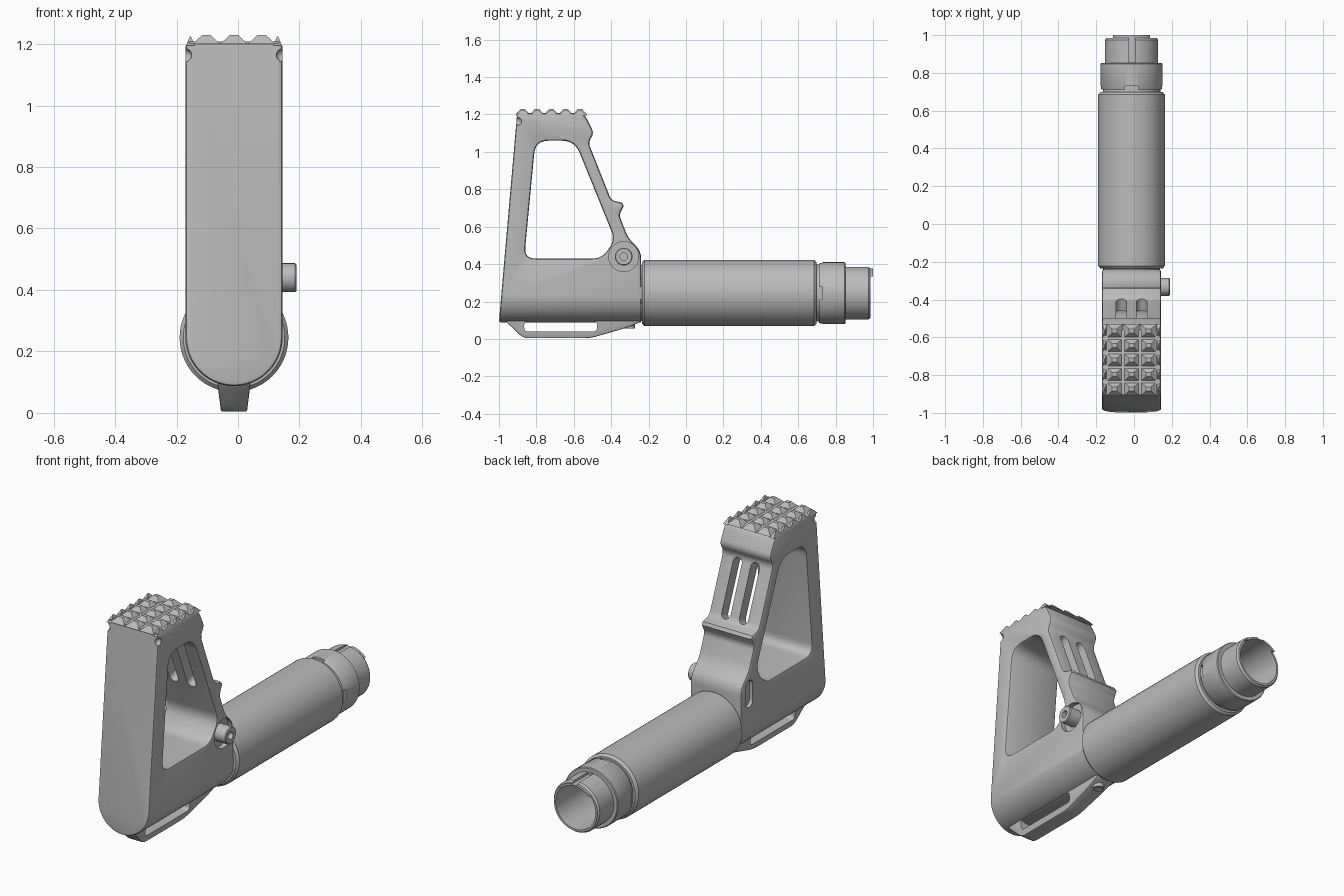
import bpy, bmesh
from math import radians, pi, cos, sin
from mathutils import Matrix, Vector

if "Cube" in bpy.data.objects:
    bpy.data.objects.remove(bpy.data.objects["Cube"], do_unlink=True)

CX, AXIS_Z, HALF = -0.013, 0.245, 0.157
grey = bpy.data.materials.new("neutral grey")
grey.use_nodes = True
grey.diffuse_color = (0.5, 0.5, 0.5, 1)
grey.node_tree.nodes["Principled BSDF"].inputs["Base Color"].default_value = (0.5, 0.5, 0.5, 1)

# Local X, Y, Z become world y, z, x
SIDE = Matrix(((0, 0, 1, CX), (1, 0, 0, 0), (0, 1, 0, 0), (0, 0, 0, 1)))
# Local X, Y, Z become world x, z, y, leaning back with height
LEAN = Matrix(((1, 0, 0, CX), (0, 0.087, 1, 0), (0, 1, 0, 0), (0, 0, 0, 1)))


def from_bmesh(name, bm):
    bmesh.ops.recalc_face_normals(bm, faces=bm.faces[:])
    me = bpy.data.meshes.new(name)
    bm.to_mesh(me)
    bm.free()
    me.materials.append(grey)
    ob = bpy.data.objects.new(name, me)
    bpy.context.collection.objects.link(ob)
    return ob


def rounded(points, steps=6):
    """Round each (u, v, cut) corner with a short curve."""
    out = []
    for i, (u, v, cut) in enumerate(points):
        p = Vector((u, v))
        if cut == 0:
            out.append(p)
            continue
        a = Vector(points[i - 1][:2]) - p
        b = Vector(points[(i + 1) % len(points)][:2]) - p
        cut = min(cut, 0.45 * a.length, 0.45 * b.length)
        a, b = p + a.normalized() * cut, p + b.normalized() * cut
        for s in range(steps + 1):
            t = s / steps
            out.append(a * (1 - t) ** 2 + p * 2 * t * (1 - t) + b * t * t)
    return out


def inset(pts, d):
    """Move a counter-clockwise outline inward by d."""
    out = []
    for i, p in enumerate(pts):
        a = (p - pts[i - 1]).normalized()
        b = (pts[(i + 1) % len(pts)] - p).normalized()
        n, m = Vector((-a.y, a.x)), Vector((-b.y, b.x))
        out.append(p + (n + m) * d / (1 + n.dot(m)))
    return out


def prism(name, pts, layers, matrix=SIDE):
    """Stack copies of an outline at (height, inset) layers and cap the ends."""
    if sum(p.x * q.y - p.y * q.x for p, q in zip(pts, pts[1:] + pts[:1])) < 0:
        pts = pts[::-1]
    bm = bmesh.new()
    rings = [[bm.verts.new((p.x, p.y, h)) for p in inset(pts, d)] for h, d in layers]
    for lo, hi in zip(rings, rings[1:]):
        for i in range(len(pts)):
            bm.faces.new((lo[i - 1], lo[i], hi[i], hi[i - 1]))
    bm.faces.new(rings[0][::-1])
    bm.faces.new(rings[-1])
    bm.transform(matrix)
    return from_bmesh(name, bm)


def soft(half, b):
    """Layers for a plate whose rims are rounded by b; negative b flares a cutter."""
    k = abs(b)
    rim = [(half, b), (half - 0.3 * k, 0.3 * b), (half - k, 0)]
    return [(-h, d) for h, d in rim] + rim[::-1]


def lathe(name, profile, matrix, steps=48):
    """Revolve (height, radius) points about local Z."""
    bm = bmesh.new()
    vs = [bm.verts.new((r, 0, h)) for h, r in profile]
    es = [bm.edges.new(pair) for pair in zip(vs, vs[1:])]
    bmesh.ops.spin(bm, geom=vs + es, cent=(0, 0, 0), axis=(0, 0, 1), angle=2 * pi, steps=steps)
    bmesh.ops.remove_doubles(bm, verts=bm.verts[:], dist=1e-5)
    bm.transform(matrix)
    return from_bmesh(name, bm)


def box(name, centre, size):
    bm = bmesh.new()
    bmesh.ops.create_cube(bm, size=1, matrix=Matrix.Translation(centre) @ Matrix.Diagonal((*size, 1)))
    return from_bmesh(name, bm)


def boolean(ob, tools, operation='DIFFERENCE'):
    for tool in tools:
        m = ob.modifiers.new("cut", 'BOOLEAN')
        m.object, m.operation, m.solver = tool, operation, 'EXACT'
        bpy.context.view_layer.update()
        dg = bpy.context.evaluated_depsgraph_get()
        ob.data = bpy.data.meshes.new_from_object(ob.evaluated_get(dg))
        ob.modifiers.clear()
        bpy.data.objects.remove(tool)


def pill(w, h):
    arc = [Vector((w * cos(pi * i / 10), h - w + w * sin(pi * i / 10))) for i in range(11)]
    return arc + [-p for p in arc]


# Stock: side outline with rounded rims, trimmed by a round-bottomed envelope
outer = [(-1.1, 0.03, 0), (-1.1, 1.208, 0), (-0.545, 1.208, 0.04), (-0.492, 1.1, 0.026),
         (-0.522, 1.05, 0.026), (-0.4, 0.742, 0.025), (-0.342, 0.728, 0), (-0.333, 0.711, 0),
         (-0.357, 0.662, 0.02), (-0.31, 0.54, 0.04), (-0.24, 0.47, 0.04), (-0.24, 0.03, 0)]
stock = prism("stock", rounded(outer), soft(HALF, 0.015))
R = HALF + 0.001
section = [Vector((-R * cos(pi * i / 32), AXIS_Z - R * sin(pi * i / 32))) for i in range(33)]
section += [Vector((R, 1.3)), Vector((-R, 1.3))]
envelope = prism("envelope", section, [(-1.008, 0.014), (-1.004, 0.004), (-0.994, 0), (-0.15, 0)], LEAN)
boolean(stock, [envelope], 'INTERSECT')

# Window with softened rims
window = [(-0.865, 0.43, 0.06), (-0.45, 0.43, 0.05), (-0.38, 0.53, 0.05),
          (-0.595, 1.06, 0.07), (-0.805, 1.06, 0.07)]
cuts = [prism("window", rounded(window), soft(HALF + 0.002, -0.014))]

# Strut slots, corner notches, pin seat and pin pocket
BOLT = Matrix.Translation((0, -0.333, 0.44)) @ Matrix.Rotation(pi / 2, 4, 'Y')
for side in (-1, 1):
    place = Matrix.Translation((CX + side * 0.054, -0.478, 0.885)) @ Matrix.Rotation(radians(112), 4, 'X')
    cuts.append(prism("slot", pill(0.027, 0.16), [(-0.085, 0), (0.085, 0)], place))
    bm = bmesh.new()
    bmesh.ops.create_uvsphere(bm, u_segments=16, v_segments=10, radius=0.021,
                              matrix=Matrix.Translation((CX + side * HALF, -0.9, 1.163)))
    cuts.append(from_bmesh("notch", bm))
cuts.append(lathe("pin_seat", [(0.118, 0), (0.118, 0.08), (0.3, 0.08), (0.3, 0)], BOLT))
cuts.append(prism("pin_pocket", pill(0.032, 0.075), [(-0.02, 0), (0.02, 0)],
                  Matrix.Translation((-HALF, -0.31, 0.42)) @ SIDE))
boolean(stock, cuts)

# Cross pin with a socket in its head
lathe("cross_pin", [(-0.13, 0), (-0.13, 0.03), (0.08, 0.03), (0.08, 0.047), (0.186, 0.047), (0.19, 0.043),
                    (0.19, 0.02), (0.16, 0.02), (0.16, 0)], BOLT, 32)

# Grip studs: rows of blunt pyramids, with half-width ones along both sides
bm = bmesh.new()
for x, width, tip, z in ((-0.09, 0.09, 0.2, 1.215), (0, 0.09, 0.2, 1.215), (0.09, 0.09, 0.2, 1.215),
                         (-0.142, 0.028, 0.1, 1.21), (0.142, 0.028, 0.1, 1.21)):
    for row in range(5):
        place = Matrix.Translation((CX + x, -0.873 + row * 0.0765, z))
        bmesh.ops.create_cone(bm, cap_ends=True, segments=4, radius1=0.7071, radius2=tip, depth=0.03,
                              matrix=place @ Matrix.Diagonal((width, 0.0765, 1, 1)) @ Matrix.Rotation(pi / 4, 4, 'Z'))
from_bmesh("grip_studs", bm)

# Sling loop under the stock, tapering downward
loop = [(-0.985, 0.13, 0), (-0.96, 0.09, 0.02), (-0.87, 0.004, 0.03), (-0.51, 0.004, 0.04),
        (-0.31, 0.062, 0.03), (-0.245, 0.09, 0.015), (-0.245, 0.13, 0)]
opening = [(-0.865, 0.04, 0.022), (-0.475, 0.04, 0.022), (-0.475, 0.095, 0.022), (-0.865, 0.095, 0.022)]
sling = prism("sling_loop", rounded(loop), soft(0.052, 0.006))
boolean(sling, [prism("opening", rounded(opening), [(-0.1, 0), (0.1, 0)])])
for v in sling.data.vertices:
    v.co.x = CX + (v.co.x - CX) * (0.8 + 2.5 * v.co.z)

# Set screw under the stock
lathe("set_screw", [(0.12, 0), (0.12, 0.032), (0.055, 0.032), (0.055, 0.02), (0.075, 0.02), (0.075, 0)],
      Matrix.Translation((CX, -0.305, 0)), 24)

# Tube, collar and muzzle: one turned body with a bore
TUBE = Matrix.Translation((CX, 0, AXIS_Z)) @ Matrix.Rotation(-pi / 2, 4, 'X')
tube = lathe("barrel_tube", [
    (-0.3, 0), (-0.3, 0.15), (-0.235, 0.15), (-0.235, 0.165), (-0.222, 0.177), (0.685, 0.177), (0.698, 0.165),
    (0.698, 0.152), (0.712, 0.152), (0.712, 0.162), (0.717, 0.165), (0.848, 0.165), (0.852, 0.161), (0.852, 0.141),
    (0.975, 0.141), (0.985, 0.133), (1.0, 0.133), (1.0, 0.122), (0.2, 0.122), (0.2, 0)], TUBE, 56)
keys = [box("keyway", (CX, 0.93, AXIS_Z + 0.147), (0.034, 0.15, 0.04)),
        box("rim_step", (CX, 1.0, AXIS_Z - 0.06), (0.4, 0.028, 0.3))]
for sx, sz in ((1, 0), (-1, 0), (0, 1), (0, -1)):
    size = (0.03, 0.026, 0.068) if sx else (0.068, 0.026, 0.03)
    keys.append(box("collar_notch", (CX + sx * 0.167, 0.718, AXIS_Z + sz * 0.167), size))
boolean(tube, keys)

# Shading
for ob in bpy.context.scene.objects:
    if ob.type == 'MESH' and grey.name in ob.data.materials:
        bpy.ops.object.select_all(action='DESELECT')
        ob.select_set(True)
        bpy.context.view_layer.objects.active = ob
        bpy.ops.object.shade_smooth_by_angle(angle=radians(32))
